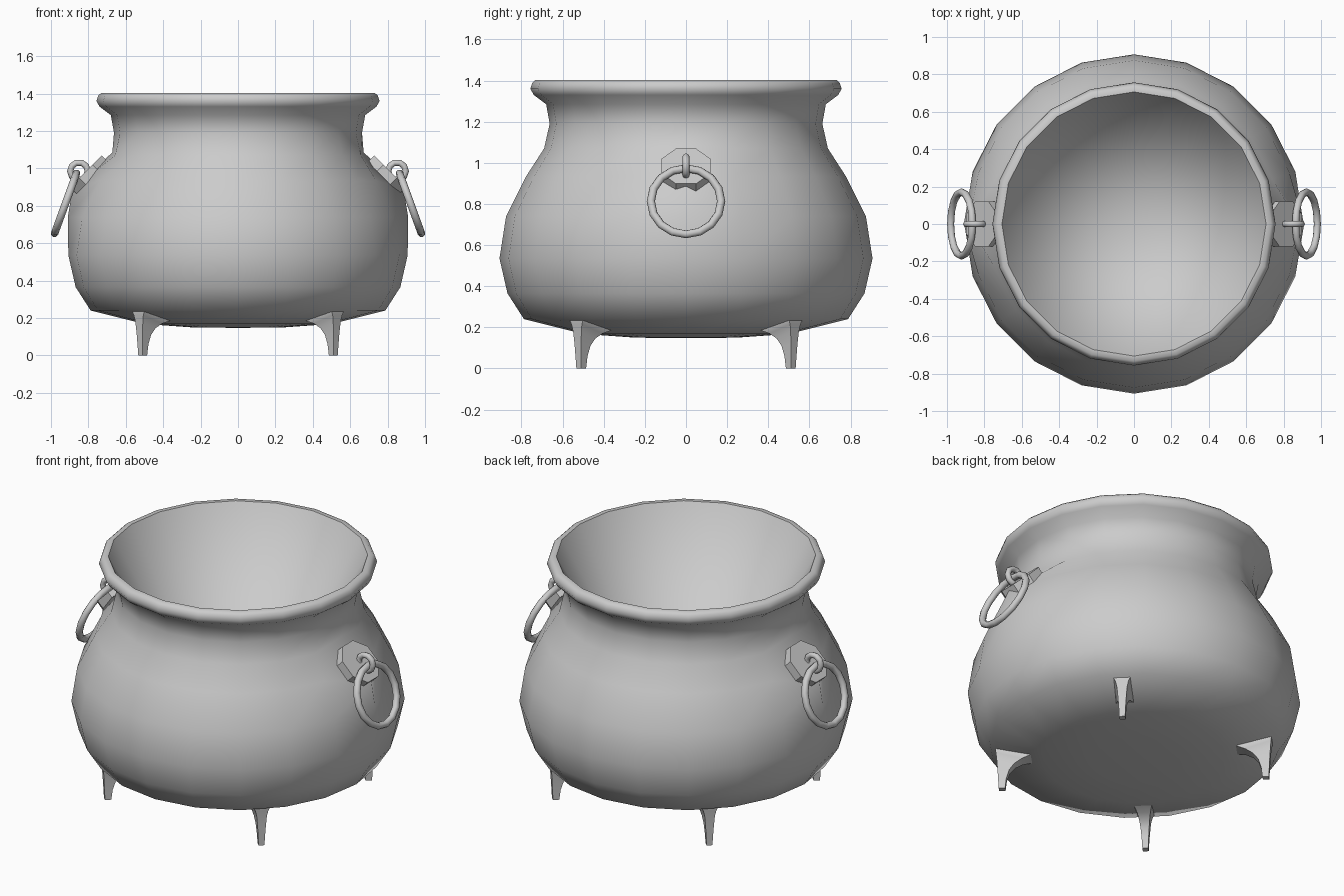
import bpy, bmesh
from math import cos, sin, pi, radians, atan2
from mathutils import Matrix, Vector

if "Cube" in bpy.data.objects:
    bpy.data.objects.remove(bpy.data.objects["Cube"])

SIDES = 20


def finish(bm, name, angle=None, mirror=(False, False)):
    bmesh.ops.recalc_face_normals(bm, faces=bm.faces)
    me = bpy.data.meshes.new(name)
    bm.to_mesh(me)
    bm.free()
    ob = bpy.data.objects.new(name, me)
    bpy.context.collection.objects.link(ob)
    style(ob, angle, mirror)
    return ob


def style(ob, angle, mirror):
    bpy.ops.object.select_all(action='DESELECT')
    ob.select_set(True)
    bpy.context.view_layer.objects.active = ob
    if angle is None:
        bpy.ops.object.shade_smooth()
    else:
        bpy.ops.object.shade_smooth_by_angle(angle=radians(angle))
    if any(mirror):
        mod = ob.modifiers.new("mirror", 'MIRROR')
        mod.use_axis = (mirror[0], mirror[1], False)
        mod.use_mirror_merge = False


def loft(bm, rings):
    for a, b in zip(rings, rings[1:]):
        n = len(a)
        for i in range(n):
            bm.faces.new((a[i], a[(i + 1) % n], b[(i + 1) % n], b[i]))


def torus(name, loc, rot, major, minor, seg, mseg):
    bpy.ops.mesh.primitive_torus_add(location=loc, rotation=rot, major_radius=major,
                                     minor_radius=minor, major_segments=seg, minor_segments=mseg)
    ob = bpy.context.object
    ob.name = name
    bpy.ops.object.transform_apply(location=True, rotation=True, scale=True)
    style(ob, None, (True, False))


# Pot body: outer wall and rolled rim, lathed with 20 sides, with a tapering inside
profile = [(0.25, 0.15), (0.5, 0.168), (0.788, 0.24), (0.868, 0.365), (0.907, 0.535),
           (0.875, 0.74), (0.777, 0.935), (0.69, 1.07), (0.663, 1.19), (0.68, 1.285),
           (0.74, 1.33), (0.757, 1.36), (0.748, 1.388), (0.733, 1.402), (0.706, 1.402)]
# Shoulder is pulled out beneath the handles
pulled = {5: (0.91, 0.74), 6: (0.885, 0.89), 7: (0.672, 1.085)}

bm = bmesh.new()
rings = []
for k, prof in enumerate(profile):
    ring = []
    for i in range(SIDES):
        r, z = pulled.get(k, prof) if i % (SIDES // 2) == 0 else prof
        a = 2 * pi * i / SIDES
        ring.append(bm.verts.new((r * cos(a), r * sin(a), z)))
    rings.append(ring)
loft(bm, rings)
for ring, z in ((rings[0], 0.147), (rings[-1], 0.2)):
    c = bm.verts.new((0, 0, z))
    for i in range(SIDES):
        bm.faces.new((ring[i], ring[(i + 1) % SIDES], c))
finish(bm, "pot_body", 58)

# Legs: tapered four-sided spikes flaring into the base on the diagonals
# (inner z, outer z, inner radius, outer radius, half width)
sections = [(0, 0, 0.703, 0.738, 0.016), (0.06, 0.06, 0.696, 0.741, 0.019),
            (0.11, 0.12, 0.68, 0.744, 0.023), (0.145, 0.18, 0.652, 0.748, 0.028),
            (0.17, 0.215, 0.61, 0.752, 0.036), (0.185, 0.24, 0.56, 0.755, 0.048),
            (0.26, 0.3, 0.6, 0.75, 0.03)]
u = Vector((cos(pi / 4), -sin(pi / 4), 0))
t = Vector((sin(pi / 4), cos(pi / 4), 0))
bm = bmesh.new()
rings = [[bm.verts.new(u * r + t * w * s + Vector((0, 0, z)))
          for r, z, s in ((ri, zi, -1), (ro, zo, -1), (ro, zo, 1), (ri, zi, 1))]
         for zi, zo, ri, ro, w in sections]
loft(bm, rings)
bm.faces.new(rings[0])
bm.faces.new(rings[-1])
finish(bm, "legs", 45, (True, True))

# Handle plates: octagonal discs tilted on the shoulder
bm = bmesh.new()
mat = (Matrix.Translation((0.796, 0, 0.966)) @ Matrix.Rotation(radians(45), 4, 'Y')
       @ Matrix.Rotation(radians(22.5), 4, 'Z'))
bmesh.ops.create_cone(bm, cap_ends=True, segments=8, radius1=0.13, radius2=0.13,
                      depth=0.05, matrix=mat)
finish(bm, "handle_plates", 30, (True, False))

# Eyelets and hanging rings
torus("handle_eyelets", (0.85, 0, 0.985), (pi / 2, 0, 0), 0.047, 0.017, 10, 8)
torus("handle_rings", (0.922, 0, 0.813), (0, atan2(0.33, 0.12), 0), 0.171, 0.02, 16, 8)
